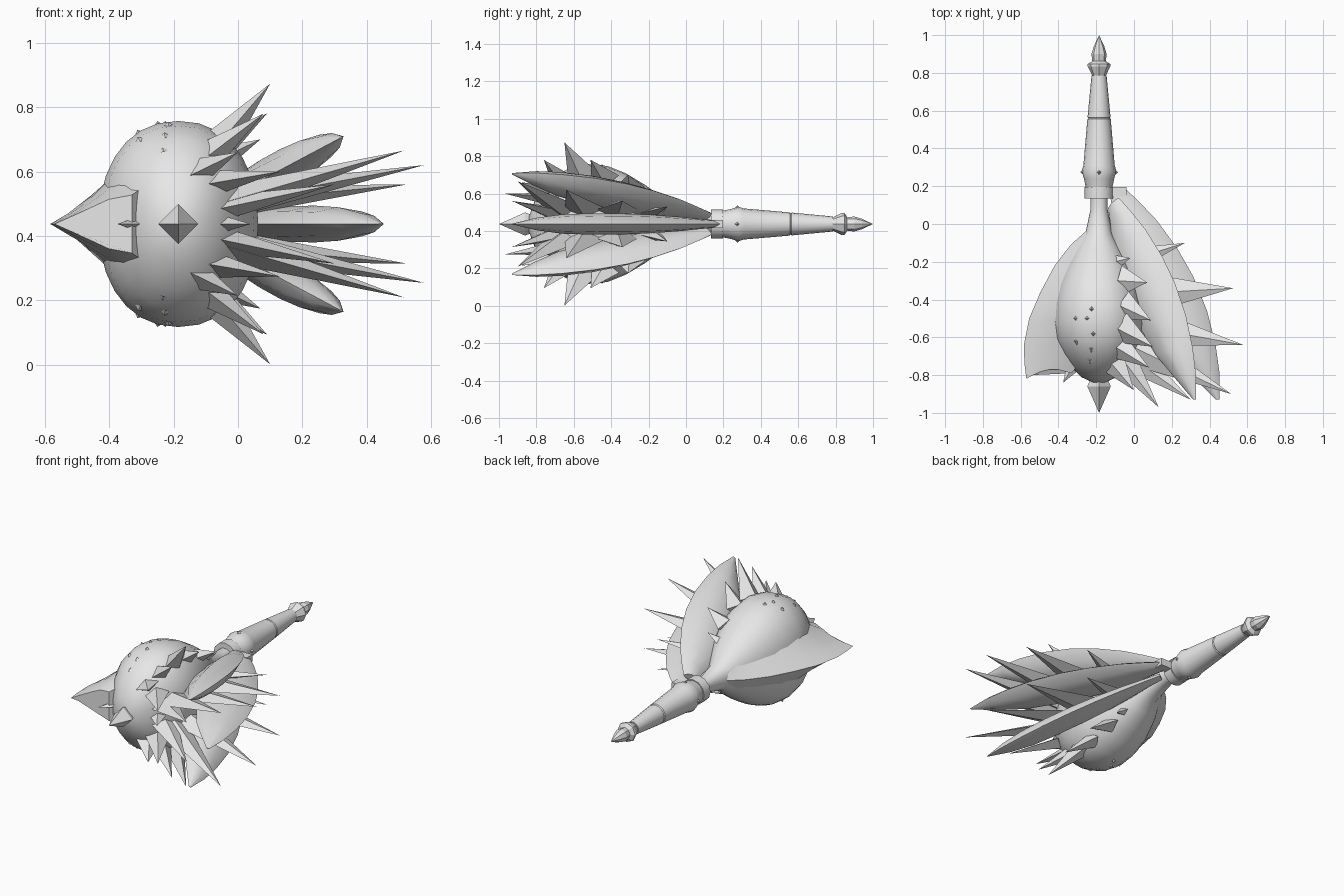
import bpy, bmesh, math
from mathutils import Vector

if "Cube" in bpy.data.objects:
    bpy.data.objects.remove(bpy.data.objects["Cube"])

CX, CZ = -0.185, 0.437
steel = bpy.data.materials.new("pale_steel")
steel.diffuse_color = (0.8, 0.8, 0.8, 1)
steel.use_nodes = True
steel.node_tree.nodes["Principled BSDF"].inputs["Base Color"].default_value = steel.diffuse_color


def finish(name, bm):
    bmesh.ops.remove_doubles(bm, verts=bm.verts, dist=1e-5)
    bmesh.ops.recalc_face_normals(bm, faces=bm.faces)
    me = bpy.data.meshes.new(name)
    bm.to_mesh(me)
    bm.free()
    me.materials.append(steel)
    ob = bpy.data.objects.new(name, me)
    bpy.context.collection.objects.link(ob)
    return ob


def loft(name, sections, smooth=True, angle=35):
    """Skin a list of equal-length closed sections and cap both ends."""
    bm = bmesh.new()
    rings = [[bm.verts.new(p) for p in s] for s in sections]
    n = len(rings[0])
    for a, b in zip(rings, rings[1:]):
        for i in range(n):
            j = (i + 1) % n
            bm.faces.new((a[i], a[j], b[j], b[i]))
    bm.faces.new(rings[0])
    bm.faces.new(rings[-1])
    ob = finish(name, bm)
    if smooth:
        bpy.ops.object.select_all(action='DESELECT')
        bpy.context.view_layer.objects.active = ob
        ob.select_set(True)
        bpy.ops.object.shade_smooth_by_angle(angle=math.radians(angle))
    return ob


def sup(c, e=2.2):
    """Slightly squared-off cosine or sine."""
    return math.copysign(abs(c) ** (2 / e), c)


def ring(y, rx, rz, n, e=2):
    return [(CX + rx * sup(math.cos(2 * math.pi * i / n), e), y,
             CZ + rz * sup(math.sin(2 * math.pi * i / n), e)) for i in range(n)]


def lathe(name, profile, n, smooth=True):
    return loft(name, [ring(y, r, r, n) for y, r in profile], smooth)


def spikes(name, items):
    """Four-sided flat pyramids: (root, tip, half length along y, half thickness)."""
    bm = bmesh.new()
    for root, tip, ly, lt in items:
        root, tip = Vector(root), Vector(tip)
        d = (tip - root).normalized()
        side = d.cross(Vector((0, 1, 0))).normalized()
        along = side.cross(d).normalized()
        base = [bm.verts.new(root + o) for o in (along * ly, side * lt, -along * ly, -side * lt)]
        top = bm.verts.new(tip)
        for i in range(4):
            bm.faces.new((base[i], base[(i + 1) % 4], top))
        bm.faces.new(base)
    finish(name, bm)


# Handle, collar and pommel
lathe("handle", [(0.19, 0.07), (0.24, 0.08), (0.28, 0.092), (0.31, 0.083), (0.555, 0.062),
                 (0.56, 0.057), (0.565, 0.061), (0.785, 0.04)], 16)
lathe("collar", [(0.135, 0.078), (0.197, 0.078)], 12)
lathe("pommel", [(0.775, 0.034), (0.785, 0.036), (0.835, 0.06), (0.847, 0.06), (0.862, 0.036),
                 (0.90, 0.04), (0.94, 0.028), (1.0, 0.0)], 8, False)

# Bracket carrying the middle petal
loft("petal_bracket", [[(x, y, CZ + z) for y, z in ((0.145, -0.022), (0.197, -0.022),
                                                   (0.197, 0.022), (0.145, 0.022))]
                       for x in (-0.14, -0.04)], False)

# Bulbous head, narrower across x than z
BODY = [(0.14, 0.045, 0.045), (0.08, 0.045, 0.045), (-0.05, 0.072, 0.078), (-0.13, 0.12, 0.145),
        (-0.22, 0.17, 0.21), (-0.32, 0.212, 0.27), (-0.42, 0.238, 0.31), (-0.52, 0.248, 0.32),
        (-0.61, 0.234, 0.305), (-0.69, 0.195, 0.265), (-0.76, 0.145, 0.20), (-0.81, 0.095, 0.12),
        (-0.84, 0.03, 0.04)]
loft("head", [ring(y, a, b, 28, 2.2) for y, a, b in BODY], True, 40)


def on_head(y, deg, sink=0.92):
    """Point just under the head surface at a given station and angle."""
    for (y0, a0, b0), (y1, a1, b1) in zip(BODY, BODY[1:]):
        if y1 <= y <= y0:
            t = (y - y0) / (y1 - y0)
            c = math.radians(deg)
            return (CX + sink * (a0 + (a1 - a0) * t) * sup(math.cos(c)), y,
                    CZ + sink * (b0 + (b1 - b0) * t) * sup(math.sin(c)))


# Front point
lathe("front_point", [(-0.79, 0.035), (-0.82, 0.045), (-0.86, 0.062), (-1.0, 0.0)], 4, False)

# Beak blade on the left, flaring into the head: station, edge x, half thickness
FIN = [(-0.02, -0.235, 0.05), (-0.11, -0.335, 0.12), (-0.22, -0.42, 0.18), (-0.36, -0.495, 0.24),
       (-0.50, -0.555, 0.25), (-0.64, -0.583, 0.18), (-0.74, -0.58, 0.13), (-0.82, -0.57, 0.09)]
sections = []
for y, ex, h in FIN:
    root = -0.22 if y > -0.7 else (-0.27 if y > -0.8 else -0.33)
    yr = y if y > -0.7 else y + 0.03
    dip = 0.035 if y < -0.8 else 0
    half = [(root + (ex - root) * t, yr + (y - yr) * t + dip * math.sin(math.pi * t), h * k)
            for t, k in ((0.0, 1), (0.3, 0.85), (0.5, 0.6), (0.7, 0.36), (0.85, 0.18))]
    sections.append([(a, b, CZ + c) for a, b, c in half] + [(ex, y, CZ)]
                    + [(a, b, CZ - c) for a, b, c in reversed(half)])
loft("beak_blade", sections, True, 45)

# Curved flange petals: outer (y, r), inner (y, r), half thickness
PETAL = [(0.195, 0.13, 0.14, 0.06, 0.02), (0.12, 0.21, 0.05, 0.075, 0.026),
         (0.02, 0.305, -0.08, 0.09, 0.038), (-0.13, 0.415, -0.25, 0.13, 0.05),
         (-0.28, 0.50, -0.40, 0.20, 0.056), (-0.46, 0.572, -0.54, 0.28, 0.057),
         (-0.64, 0.617, -0.68, 0.375, 0.052), (-0.79, 0.638, -0.80, 0.49, 0.034),
         (-0.93, 0.638, -0.93, 0.62, 0.002)]


def petal(name, deg, scale, dy):
    c, s = math.cos(math.radians(deg)), math.sin(math.radians(deg))
    secs = []
    for yo, ro, yi, ri, h in PETAL:
        sec = []
        for t, k in ((0, 0), (0.2, 0.75), (0.5, 1), (0.8, 0.7), (1, 0),
                     (0.8, -0.7), (0.5, -1), (0.2, -0.75)):
            r = (ro + (ri - ro) * t) * scale
            y = yo + (yi - yo) * t + dy * (0.93 + yo)
            sec.append((CX + r * c - k * h * s, y, CZ + r * s + k * h * c))
        secs.append(sec)
    loft(name, secs, True, 50)


petal("middle_petal", 0, 1.0, 0.0)
petal("upper_petal", 28, 0.91, -0.05)
petal("lower_petal", -28, 0.91, -0.05)

# Spike rows, mirrored about the middle plane: root y, root angle, tip, half length, half thickness
ROWS = [
    (-0.20, 50, (-0.02, -0.18, 0.62), 0.035, 0.025),
    (-0.30, 54, (0.07, -0.31, 0.70), 0.08, 0.042),
    (-0.43, 56, (0.09, -0.51, 0.78), 0.08, 0.045),
    (-0.55, 58, (0.10, -0.65, 0.873), 0.085, 0.05),
    (-0.65, 58, (0.08, -0.76, 0.78), 0.07, 0.042),
    (-0.74, 58, (0.00, -0.88, 0.66), 0.07, 0.035),
    (-0.72, 35, (0.13, -0.97, 0.60), 0.07, 0.035),
    (-0.20, 14, (0.27, -0.10, 0.53), 0.07, 0.035),
    (-0.37, 14, (0.525, -0.34, 0.56), 0.12, 0.045),
    (-0.54, 14, (0.578, -0.64, 0.62), 0.11, 0.045),
    (-0.65, 16, (0.515, -0.90, 0.665), 0.10, 0.045),
    (-0.70, 12, (0.30, -0.93, 0.56), 0.08, 0.035),
]
for label, m in (("upper", 1), ("lower", -1)):
    spikes(label + "_spikes", [(on_head(y, a * m), (t[0], t[1], CZ + m * (t[2] - CZ)), ly, lt)
                               for y, a, t, ly, lt in ROWS])
    # Small studs on the head
    spikes(label + "_studs", [(on_head(y, a * m, 0.97), on_head(y, a * m, 1.03), 0.02, 0.02)
                              for y, a in ((-0.45, 98), (-0.50, 103), (-0.58, 96), (-0.66, 100),
                                           (-0.72, 104), (-0.50, 118), (-0.62, 120))])

# Small spikes on the middle plane beside the front point
spikes("nose_spikes", [((-0.29, -0.70, CZ), (-0.375, -0.84, CZ), 0.06, 0.03),
                       ((-0.06, -0.70, CZ), (0.04, -0.85, CZ), 0.06, 0.03)])

# Studs around the handle swell
stud = []
for i in range(4):
    a = math.pi / 2 * i
    d = Vector((math.cos(a), 0, math.sin(a)))
    o = Vector((CX, 0.275, CZ))
    stud.append((o + d * 0.082, o + d * 0.1, 0.018, 0.018))
spikes("handle_studs", stud)
